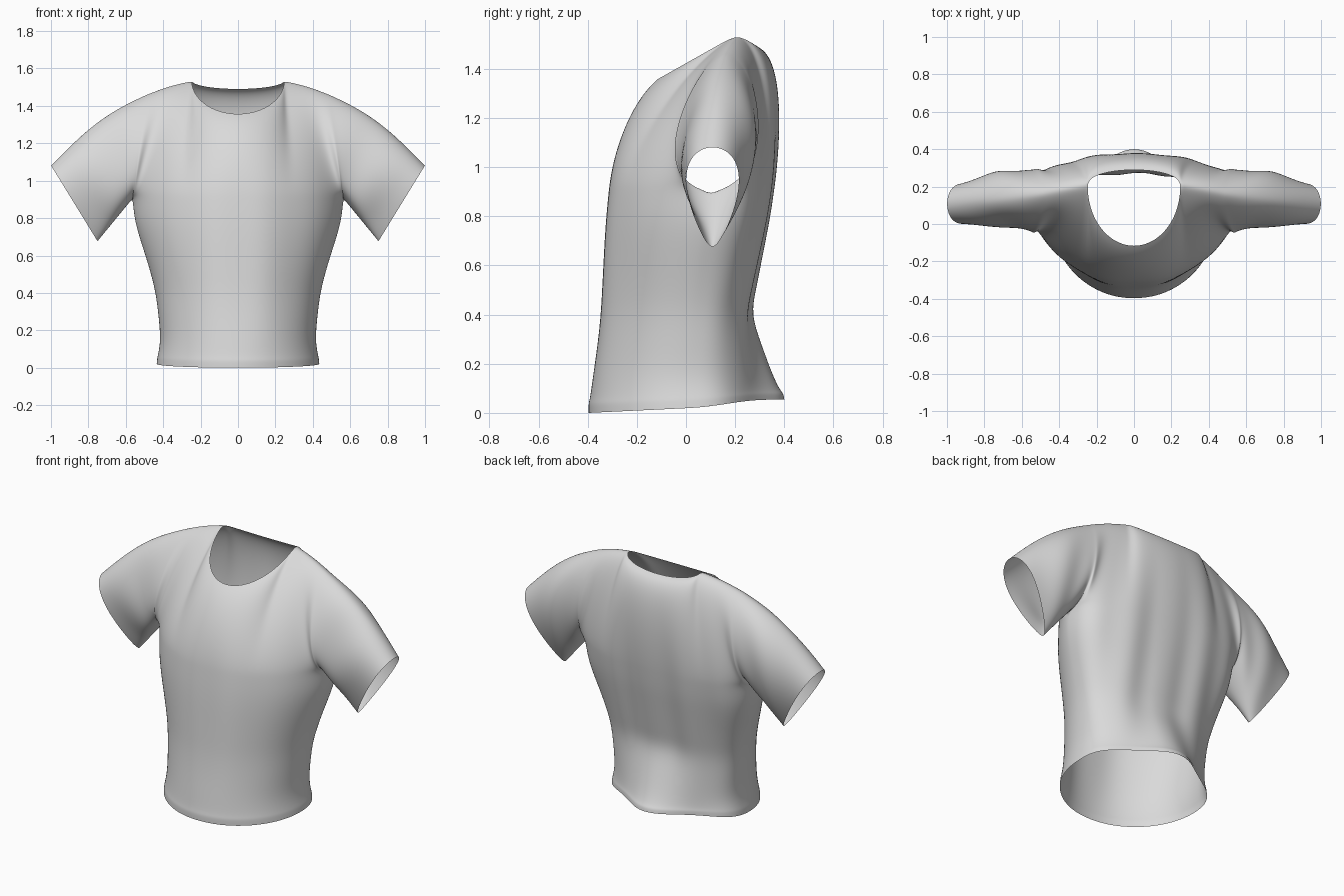
import bpy, bmesh, math
from mathutils import Vector as V

if "Cube" in bpy.data.objects:
    bpy.data.objects.remove(bpy.data.objects["Cube"])

M = 36      # columns on each of the front and back panels
R = 14      # rows from armpit to shoulder
S = 9       # rings along each sleeve

# torso rings: height, half width, front y, back y, side seam y, tail bulge
RINGS = [
    (0.00, .435, -.397, .27, .02, .135),
    (0.04, .432, -.398, .27, .02, .130),
    (0.055, .428, -.392, .266, .02, .122),
    (0.15, .413, -.380, .265, .02, .090),
    (0.28, .425, -.362, .26, .03, .045),
    (0.40, .440, -.350, .26, .04, .00),
    (0.50, .465, -.345, .28, .05, .00),
    (0.60, .495, -.340, .30, .06, .00),
    (0.70, .528, -.335, .32, .075, .00),
    (0.80, .555, -.328, .34, .09, .00),
    (0.90, .563, -.318, .355, .10, .00),
]


def fold(x, z, back):
    """Soft vertical cloth folds."""
    fade = math.sin(math.pi * min(1, max(0, (z + .05) / 1.4)))
    return fade * (.009 * math.sin(25 * x + .8) if back else .004 * math.sin(21 * x + 1.5))


def torso_point(ring, s, back):
    z, w, yf, yb, yc, tail = ring
    a = math.pi * s / M
    c, sn = math.cos(a), max(0, math.sin(a))
    if back:
        x = math.copysign(abs(c) ** .75, c) * w
        y = yc + (yb - yc) * sn ** .75 + tail * math.exp(-(x / .2) ** 2) * sn
    else:
        # chest gets hollower towards the armpits
        x, y = c * w, yc + (yf - yc) * sn ** (1 + .28 * min(1, max(0, (z - .2) / .7)))
    y += fold(x, z, back) * sn
    drop = max(0, 1 - z / .15)          # hem is lowest at the front
    z += drop * (.02 + (.035 if back else -.02) * sn)
    return V((x, y, z))


def top_point(s, back):
    """Shoulder seam, then neckline, then the other shoulder seam."""
    n = M // 3
    if n <= s <= 2 * n:
        p = math.pi * (s - n) / n
        sn = max(0, math.sin(p))
        if back:
            return V((.25 * math.cos(p), .2 + .09 * sn ** .8, 1.535 - .045 * sn))
        return V((.25 * math.cos(p), .2 - .32 * sn, 1.535 - .18 * sn))
    f = min(s, M - s) / n
    side = 1 if s < n else -1
    return V((side * (.5 - .25 * f), .16 + .04 * f, 1.457 + .078 * f + .008 * math.sin(math.pi * f)))


def top_handle(s, back):
    """Direction in which a panel leaves its top edge."""
    n = M // 3
    tip, corner, mid = ((V((0, .13, -.01)), V((0, .12, .0)), V((0, .12, -.04))) if back else
                        (V((0, -.11, -.02)), V((0, -.22, -.13)), V((0, -.10, -.085))))
    if n <= s <= 2 * n:
        return corner.lerp(mid, math.sin(math.pi * (s - n) / n))
    return tip.lerp(corner, min(s, M - s) / n)


def upper_point(s, back, t):
    """Chest and back panels: a curve from the armpit ring to the top edge."""
    b, top = torso_point(RINGS[-1], s, back), top_point(s, back)
    c = abs(math.cos(math.pi * s / M))
    rise = (b - torso_point(RINGS[-2], s, back)) * 1.8
    if back:
        edge = c ** 8
        p1 = b + rise * (1 - edge) + V((0, (.40 - b.y) * edge, .06 * edge))
    else:
        edge = c ** 16
        p1 = b + rise * (1 - edge) + V((0, -.30 * edge, .05 * edge))
    p2 = top + top_handle(s, back)
    u = 1 - t
    return b * u**3 + p1 * (3 * u * u * t) + p2 * (3 * u * t * t) + top * t**3


def cuff_point(u, side):
    """Teardrop sleeve opening, u runs from the top round the front."""
    a = 2 * math.pi * u
    d = (1 - math.cos(a)) / 2
    y = .108 - .1 * math.sin(a) * (1 + .45 * math.cos(a))
    return V((side * (1.0 - .25 * d), y, 1.082 - .407 * d))


bm = bmesh.new()


def skin(rows, closed=False):
    """Make quads between successive rows of points."""
    vs = [[bm.verts.new(p) for p in row] for row in rows]
    n = len(vs[0])
    for r0, r1 in zip(vs, vs[1:]):
        for i in range(n if closed else n - 1):
            j = (i + 1) % n
            bm.faces.new((r0[i], r0[j], r1[j], r1[i]))


# front and back panels
for back in (False, True):
    rows = [[torso_point(r, s, back) for s in range(M + 1)] for r in RINGS]
    rows += [[upper_point(s, back, k / R) for s in range(M + 1)] for k in range(1, R + 1)]
    skin(rows)

# sleeves, starting from the armhole edges
for side, s in ((1, 0), (-1, M)):
    hole = [upper_point(s, False, 1 - k / R) for k in range(R)]
    hole += [upper_point(s, True, k / R) for k in range(R)]
    n = len(hole)
    rows = []
    for k in range(S + 1):
        t = k / S
        bulge = math.sin(math.pi * t)
        row = []
        for i, h in enumerate(hole):
            u = i / n
            a = 2 * math.pi * u
            p = h.lerp(cuff_point(u, side), t)
            p.z += .045 * bulge * (1 + math.cos(a)) / 2
            puff = .006 if math.sin(a) > 0 else .03
            p.y -= math.sin(a) * bulge * (puff + .01 * math.sin(7 * t + 2 * a))
            row.append(p)
        rows.append(row)
    skin(rows, closed=True)

# sew the seams together
bmesh.ops.remove_doubles(bm, verts=bm.verts, dist=.0005)
bmesh.ops.recalc_face_normals(bm, faces=bm.faces)
for f in bm.faces:
    f.smooth = True

mesh = bpy.data.meshes.new("tshirt")
bm.to_mesh(mesh)
bm.free()
shirt = bpy.data.objects.new("tshirt", mesh)
bpy.context.collection.objects.link(shirt)

cloth = bpy.data.materials.new("light grey cloth")
cloth.diffuse_color = (.7, .7, .7, 1)
cloth.use_nodes = True
cloth.node_tree.nodes["Principled BSDF"].inputs["Base Color"].default_value = cloth.diffuse_color
mesh.materials.append(cloth)

sub = shirt.modifiers.new("soft cloth", 'SUBSURF')
sub.levels = sub.render_levels = 2
